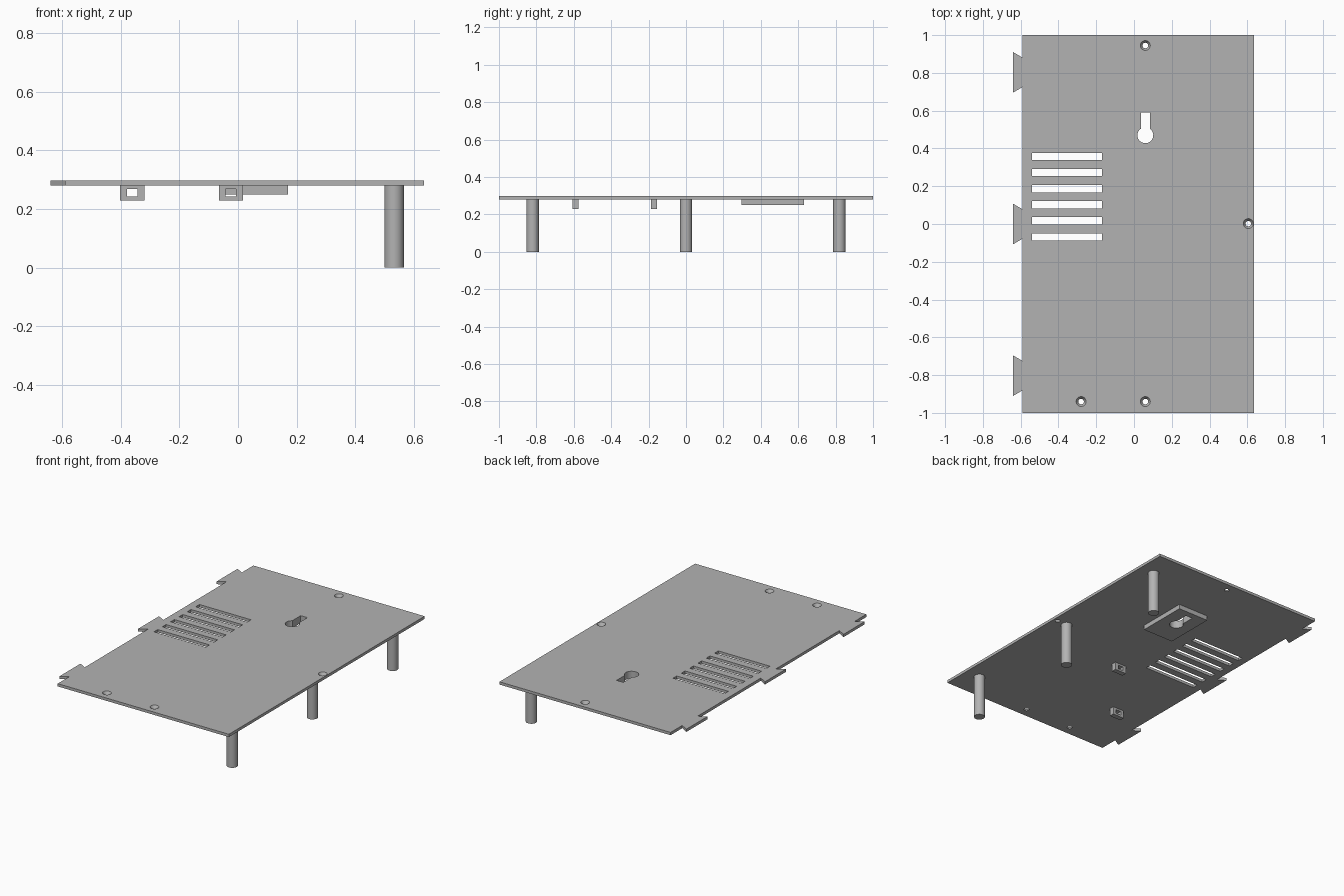
import bpy, bmesh, math

cube = bpy.data.objects.get("Cube")
if cube:
    bpy.data.objects.remove(cube, do_unlink=True)

TOP, UNDER, LIP = 0.298, 0.28, 0.25
grey = bpy.data.materials.new("plain_grey")
grey.use_nodes = True
colour = (0.45, 0.45, 0.45, 1)
grey.diffuse_color = colour
grey.node_tree.nodes["Principled BSDF"].inputs["Base Color"].default_value = colour


def finish(bm, name):
    bmesh.ops.recalc_face_normals(bm, faces=bm.faces)
    mesh = bpy.data.meshes.new(name)
    bm.to_mesh(mesh)
    bm.free()
    obj = bpy.data.objects.new(name, mesh)
    bpy.context.collection.objects.link(obj)
    mesh.materials.append(grey)
    return obj


def prism(name, outline, z0, z1):
    bm = bmesh.new()
    face = bm.faces.new([bm.verts.new((x, y, z0)) for x, y in outline])
    ext = bmesh.ops.extrude_face_region(bm, geom=[face])
    verts = [v for v in ext["geom"] if isinstance(v, bmesh.types.BMVert)]
    bmesh.ops.translate(bm, verts=verts, vec=(0, 0, z1 - z0))
    return finish(bm, name)


def box(name, x0, x1, y0, y1, z0, z1):
    return prism(name, [(x0, y0), (x1, y0), (x1, y1), (x0, y1)], z0, z1)


def cone(name, x, y, z0, z1, r0, r1, sides=32):
    bm = bmesh.new()
    made = bmesh.ops.create_cone(bm, cap_ends=True, segments=sides,
                                 radius1=r0, radius2=r1, depth=z1 - z0)
    bmesh.ops.translate(bm, verts=made["verts"], vec=(x, y, (z0 + z1) / 2))
    return finish(bm, name)


def cut(target, cutters):
    for c in cutters:
        mod = target.modifiers.new("cut", "BOOLEAN")
        mod.operation = "DIFFERENCE"
        mod.solver = "EXACT"
        mod.object = c
    bpy.context.view_layer.update()
    graph = bpy.context.evaluated_depsgraph_get()
    mesh = bpy.data.meshes.new_from_object(target.evaluated_get(graph))
    target.modifiers.clear()
    target.data = mesh
    for c in cutters:
        bpy.data.objects.remove(c, do_unlink=True)


def keyhole():
    # round head with a narrow neck towards the back
    cx, cy, r, half, end = 0.06, 0.47, 0.042, 0.024, 0.59
    start = math.acos(half / r)
    sweep = math.pi + 2 * start
    arc = [start - sweep * i / 28 for i in range(29)]
    pts = [(cx + r * math.cos(a), cy + r * math.sin(a)) for a in arc]
    return prism("keyhole_cutter", pts + [(cx - half, end), (cx + half, end)], 0.2, 0.4)


# Cover plate with flared tabs along one long edge
edge, tip = -0.59, -0.64
outline = [(edge, -1), (0.635, -1), (0.635, 1), (edge, 1)]
for y in (0.803, 0, -0.803):
    outline += [(edge, y + 0.078), (tip, y + 0.107), (tip, y - 0.107), (edge, y - 0.078)]
plate = prism("cover_plate", outline, UNDER, TOP)

# Vent slots, keyhole and countersunk screw holes
cutters = [keyhole()]
for i in range(6):
    y = 0.357 - 0.085 * i
    cutters.append(box("vent_cutter", -0.54, -0.17, y - 0.019, y + 0.019, 0.2, 0.4))
for x, y in ((0.06, 0.945), (0.605, 0.002), (-0.28, -0.94), (0.06, -0.94)):
    cutters.append(cone("screw_cutter", x, y, UNDER - 0.001, TOP + 0.001, 0.014, 0.027))
cut(plate, cutters)

# Thick pad around the keyhole
pad = box("keyhole_pad", -0.05, 0.17, 0.297, 0.63, LIP, UNDER)
cut(pad, [keyhole()])

# Support posts
for name, y in (("front_post", -0.82), ("middle_post", 0), ("back_post", 0.82)):
    post = cone(name, 0.533, y, 0, UNDER, 0.033, 0.033)
    bpy.ops.object.select_all(action="DESELECT")
    post.select_set(True)
    bpy.context.view_layer.objects.active = post
    bpy.ops.object.shade_smooth_by_angle(angle=math.radians(30))

# Small cable loops with a square eye
for name, x, y in (("front_cable_loop", -0.361, -0.592), ("middle_cable_loop", -0.024, -0.17)):
    loop = box(name, x - 0.041, x + 0.041, y - 0.016, y + 0.016, 0.23, UNDER)
    cut(loop, [box("eye_cutter", x - 0.018, x + 0.018, y - 0.1, y + 0.1, 0.243, 0.268)])
